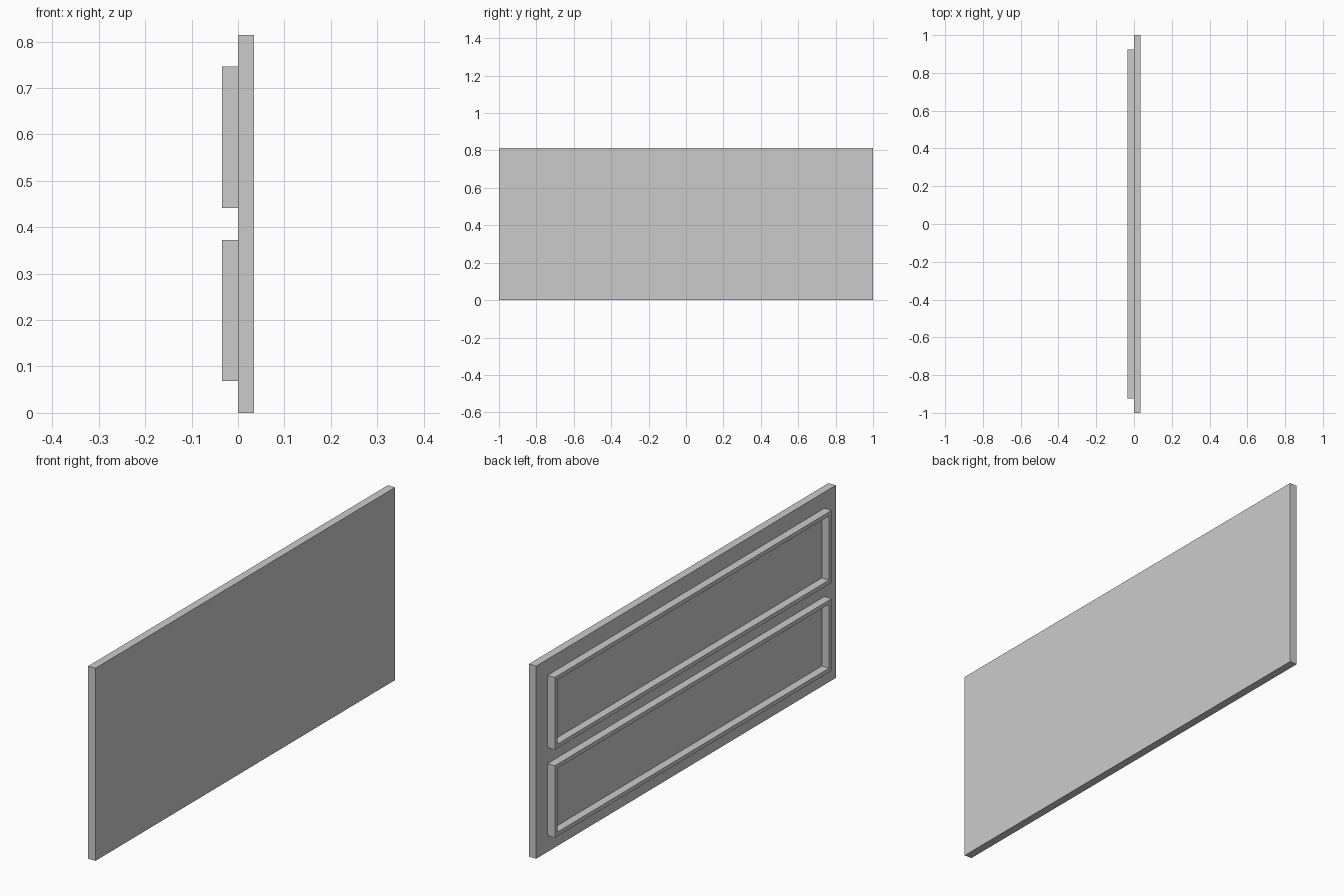
import bpy
import bmesh

# Remove the default cube
default = bpy.data.objects.get("Cube")
if default:
    bpy.data.objects.remove(default, do_unlink=True)

# Single plain grey
grey = bpy.data.materials.new("plain_grey")
grey.use_nodes = True
colour = (0.6, 0.6, 0.6, 1.0)
grey.diffuse_color = colour
grey.node_tree.nodes["Principled BSDF"].inputs["Base Color"].default_value = colour

DEPTH = 0.034    # thickness of the panel and of each frame
RIM = 0.017      # width of the frame bars


def finish(name, bm):
    bmesh.ops.recalc_face_normals(bm, faces=bm.faces)
    mesh = bpy.data.meshes.new(name)
    bm.to_mesh(mesh)
    bm.free()
    mesh.materials.append(grey)
    obj = bpy.data.objects.new(name, mesh)
    bpy.context.collection.objects.link(obj)
    return obj


def rectangle(bm, x, y0, y1, z0, z1):
    corners = ((y0, z0), (y1, z0), (y1, z1), (y0, z1))
    return [bm.verts.new((x, y, z)) for y, z in corners]


def panel(name, x0, x1, y0, y1, z0, z1):
    bm = bmesh.new()
    face = bm.faces.new(rectangle(bm, x0, y0, y1, z0, z1))
    solid = bmesh.ops.extrude_face_region(bm, geom=[face])
    moved = [v for v in solid["geom"] if isinstance(v, bmesh.types.BMVert)]
    bmesh.ops.translate(bm, verts=moved, vec=(x1 - x0, 0, 0))
    # the extrusion keeps the starting face, so the solid is closed
    if face.is_valid is False or len(bm.faces) < 6:
        bm.faces.new([v for v in bm.verts if abs(v.co.x - x0) < 1e-6])
    return finish(name, bm)


def frame(name, x0, x1, y0, y1, z0, z1):
    bm = bmesh.new()
    # four loops: outer and inner outline at each depth, joined into a ring
    loops = [rectangle(bm, x, y0 + r, y1 - r, z0 + r, z1 - r)
             for x, r in ((x0, 0), (x1, 0), (x1, RIM), (x0, RIM))]
    for i in range(4):
        a, b = loops[i], loops[(i + 1) % 4]
        for j in range(4):
            k = (j + 1) % 4
            bm.faces.new((a[j], a[k], b[k], b[j]))
    return finish(name, bm)


# Flat board with two rectangular frames on its -x side
panel("board", 0, DEPTH, -1, 1, 0, 0.814)
for name, bottom, top in (("lower_frame", 0.069, 0.373),
                          ("upper_frame", 0.441, 0.746)):
    frame(name, -DEPTH, 0, -0.924, 0.924, bottom, top)
